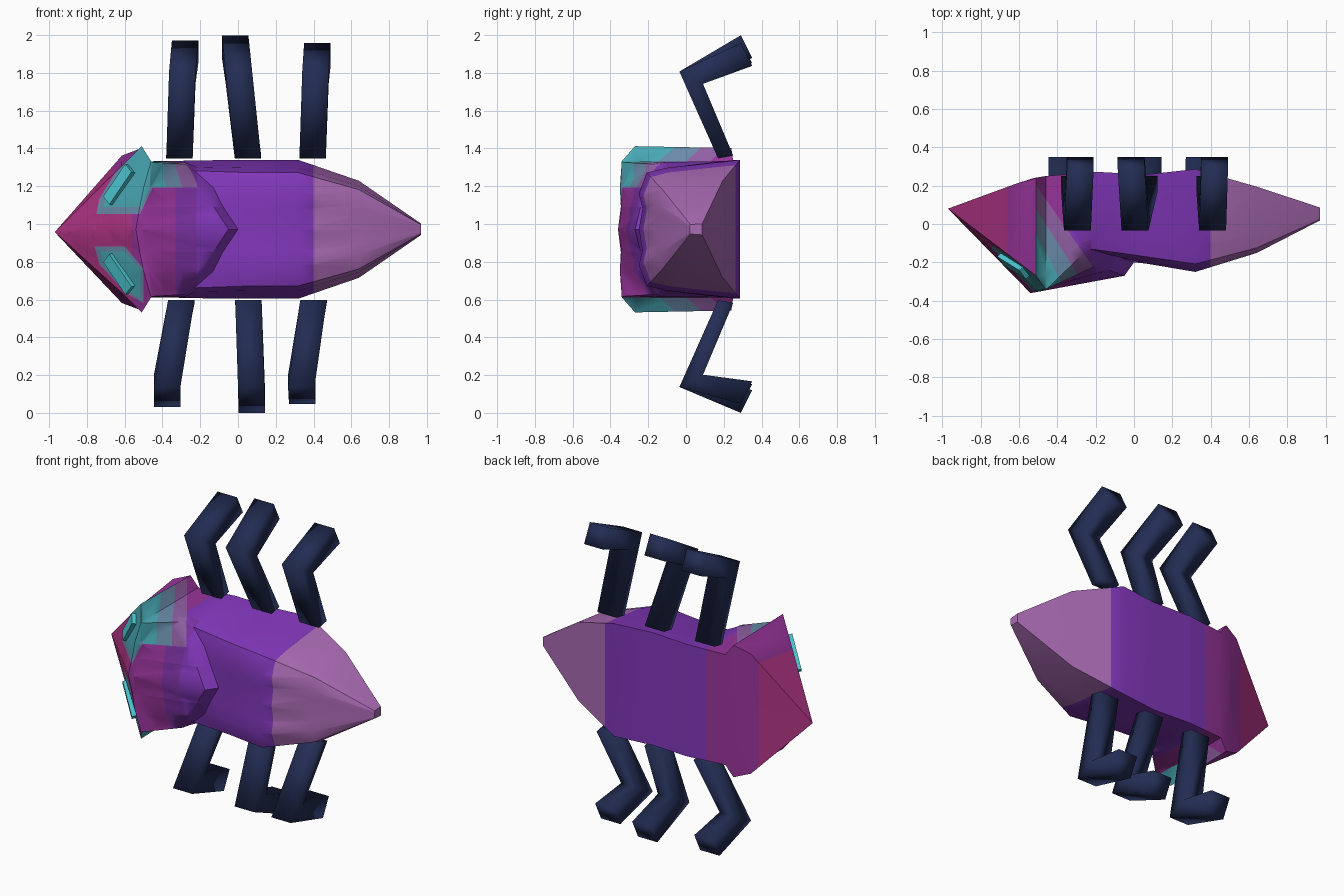
import bpy, bmesh
from mathutils import Vector, Matrix

if "Cube" in bpy.data.objects:
    bpy.data.objects.remove(bpy.data.objects["Cube"], do_unlink=True)

MID = 0.972  # height of the mirror plane


def material(name, code):
    def linear(c):
        return c / 12.92 if c < 0.04045 else ((c + 0.055) / 1.055) ** 2.4
    colour = [linear(int(code[i:i + 2], 16) / 255) for i in (0, 2, 4)] + [1]
    m = bpy.data.materials.new(name)
    m.diffuse_color = colour
    m.use_nodes = True
    m.node_tree.nodes["Principled BSDF"].inputs["Base Color"].default_value = colour
    return m


pink = material("pink", "B03484")
magenta = material("magenta", "98349A")
violet = material("violet", "7C32A4")
purple = material("purple", "8237BA")
mauve = material("mauve", "AC6CB6")
teal = material("teal", "4AAAB6")
dull_teal = material("dull_teal", "6A8CAA")
dusky = material("dusky_mauve", "9260A6")
cyan = material("cyan", "4CC6D2")
navy = material("navy", "232D54")


def finish(name, bm, mats, angle=None):
    bmesh.ops.recalc_face_normals(bm, faces=bm.faces)
    me = bpy.data.meshes.new(name)
    bm.to_mesh(me)
    bm.free()
    for m in mats:
        me.materials.append(m)
    ob = bpy.data.objects.new(name, me)
    bpy.context.collection.objects.link(ob)
    if angle:
        bpy.ops.object.select_all(action='DESELECT')
        ob.select_set(True)
        bpy.context.view_layer.objects.active = ob
        bpy.ops.object.shade_smooth_by_angle(angle=angle)


# Half sections as (x, y, height above mirror plane):
# back centre, back corner, side front, cheek, fold, groove, front centre
tip = Vector((-0.97, 0.08, -0.015))
collar = [Vector(p) for p in (
    (-0.52, 0.24, 0), (-0.51, 0.24, 0.43), (-0.51, -0.27, 0.44), (-0.46, -0.34, 0.36),
    (-0.5, -0.35, 0.22), (-0.52, -0.345, 0.12), (-0.54, -0.36, 0))]
face_ring = [tip.lerp(p, 0.77) for p in collar]
face_ring[1] = Vector((-0.615, 0.21, 0.39))
face_ring[0].z = face_ring[-1].z = 0
neck = [(-0.45, 0.25, 0), (-0.46, 0.25, 0.36), (-0.46, -0.26, 0.36), (-0.45, -0.335, 0.355),
        (-0.47, -0.345, 0.22), (-0.49, -0.342, 0.12), (-0.51, -0.355, 0)]
shield = [(-0.28, 0.265, 0), (-0.28, 0.265, 0.363), (-0.28, -0.1, 0.355), (-0.28, -0.17, 0.345),
          (-0.19, -0.215, 0.22), (-0.13, -0.24, 0.12), (-0.05, -0.27, 0)]
shield_under = [(-0.2, 0.272, 0), (-0.2, 0.272, 0.365), (-0.22, -0.08, 0.33), (-0.23, -0.13, 0.31),
                (-0.13, -0.16, 0.22), (-0.08, -0.17, 0.12), (0, -0.2, 0)]
section = [(0.275, 0), (0.275, 0.367), (-0.1, 0.325), (-0.2, 0.3), (-0.24, 0.19), (-0.222, 0.11), (-0.24, 0)]


def body_ring(x, yc, sy, sz):
    return [(x, yc + y * sy, z * sz) for y, z in section]


rings = [[tip] * 7, face_ring, collar, neck, shield, shield_under,
         body_ring(0.06, 0.01, 0.9, 1), body_ring(0.32, 0, 1.04, 1),
         body_ring(0.64, 0.01, 0.67, 0.7), body_ring(0.97, 0.05, 0.13, 0.08)]

# Body: loft the mirrored sections
bm = bmesh.new()
loops = []
for ring in rings:
    top = [(x, y, MID + z) for x, y, z in ring]
    low = [(x, y, MID - z) for x, y, z in ring[-2:0:-1]]
    if ring is rings[0]:
        low = [top[0]] * len(low)
    loops.append([bm.verts.new(p) for p in top + low])
for a, b in zip(loops, loops[1:]):
    for i in range(len(a)):
        j = (i + 1) % len(a)
        bm.faces.new((a[i], a[j], b[j], b[i]))
bm.faces.new(loops[-1])
bmesh.ops.remove_doubles(bm, verts=bm.verts, dist=0.0005)
bmesh.ops.dissolve_degenerate(bm, edges=bm.edges, dist=0.0005)
bmesh.ops.triangulate(bm, faces=bm.faces)
bmesh.ops.recalc_face_normals(bm, faces=bm.faces)


def cut(co, no, keep=lambda f: True):
    faces = [f for f in bm.faces if keep(f)]
    geom = {*faces, *(e for f in faces for e in f.edges), *(v for f in faces for v in f.verts)}
    bmesh.ops.bisect_plane(bm, geom=list(geom), plane_co=co, plane_no=no, dist=0.0001)
    bm.normal_update()


def inside(poly, x, z):
    return all((b[0] - a[0]) * (z - a[1]) - (b[1] - a[1]) * (x - a[0]) > -0.0001
               for a, b in zip(poly, poly[1:] + poly[:1]))


def shrink(poly, x0, z0, s):
    return [(x0 + (x - x0) * s, z0 + (z - z0) * s) for x, z in poly]


# Cheek patches as convex outlines in x and distance from the mirror plane
upper = [(-0.75, 0.08), (-0.52, 0.08), (-0.457, 0.21), (-0.457, 0.45),
         (-0.53, 0.45), (-0.638, 0.32), (-0.735, 0.16)]
lower = [(-0.76, 0.09), (-0.6, 0.09), (-0.5, 0.21), (-0.5, 0.39), (-0.59, 0.34), (-0.735, 0.184)]
patches = {1: (shrink(upper, -0.49, 0.33, 0.85), upper),
           -1: (shrink(lower, -0.6, 0.24, 0.82), lower)}
# Fading bands behind the collar: reach along x and y
bands = [(0.08, 0.15), (0.19, 0.3), (0.3, 0.43)]
CX, CY = -0.46, -0.3


def near_head(f):
    return f.calc_center_median().x < -0.1 and f.normal.y < 0.5


for x in (-0.66, -0.56, -0.33, -0.22, 0.4):
    cut((x, 0, 0), (1, 0, 0))
for side, polys in patches.items():
    for poly in polys:
        for a, b in zip(poly, poly[1:] + poly[:1]):
            cut((a[0], 0, MID + side * a[1]), (b[1] - a[1], 0, -side * (b[0] - a[0])),
                lambda f: near_head(f) and f.normal.y < -0.3
                and side * (f.calc_center_median().z - MID) > -0.05)
cut((0, 0, MID + 0.22), (0, 0, 1), near_head)
for rx, ry in bands:
    cut((CX + rx, CY, 0), (1 / rx, 1 / ry, 0), lambda f: near_head(f) and f.calc_center_median().x > -0.52)


def colour_of(f):
    c = f.calc_center_median()
    h = abs(c.z - MID)
    front = f.normal.y < -0.3
    inner, outer = patches[1 if c.z > MID else -1]
    if front and c.x < -0.457:
        if inside(inner, c.x, h):
            return 5
        if inside(outer, c.x, h):
            return 6
    collar_strip = -0.515 < c.x < -0.455 and h > 0.362 and f.normal.x > 0.1
    upper_side = c.z > MID + 0.22 and -0.465 < c.x < -0.2 and f.normal.y < 0.5
    if collar_strip or upper_side:
        for i, (rx, ry) in enumerate(bands):
            if (c.x - CX) / rx + (c.y - CY) / ry < 1.0001:
                return 5 + i
    if c.x < (-0.56 if front else -0.66):
        return 0
    if c.x < -0.33:
        return 1
    if c.x < -0.22 and front:
        return 2
    return 3 if c.x < 0.4 else 4


for f in bm.faces:
    f.material_index = colour_of(f)
finish("body", bm, [pink, magenta, violet, purple, mauve, teal, dull_teal, dusky], 0.72)

# Eyes: recessed plates lying on the cheeks
normal = Vector((-0.70, -0.68, 0.19)).normalized()
along = Vector((0.13, -0.08, 0.19))
along = (along - normal * along.dot(normal)).normalized()
frame = Matrix((normal.cross(along), along, normal)).transposed().to_4x4()
for name, side in (("upper_eye", 1), ("lower_eye", -1)):
    bm = bmesh.new()
    place = Matrix.Translation((-0.625, -0.215, 0.235)) @ frame @ Matrix.Diagonal((0.07, 0.22, 0.04, 1))
    bmesh.ops.create_cube(bm, size=1, matrix=place)
    bm.normal_update()
    front = max(bm.faces, key=lambda f: f.normal.dot(normal))
    bmesh.ops.inset_region(bm, faces=[front], thickness=0.02)
    bmesh.ops.translate(bm, verts=front.verts, vec=normal * -0.015)
    front.material_index = 1
    for v in bm.verts:
        v.co.z = MID + side * v.co.z
    finish(name, bm, [cyan, teal])

# Legs: bent profile (y, height, joint) given thickness along x
profile = [(0.17, 0.375, 0), (0.25, 0.39, 0), (0.09, 0.77, 1),
           (0.35, 0.88, 2), (0.29, 1.0, 2), (-0.035, 0.835, 1)]
legs = {  # name: side, x at hip, knee and foot, height shift at the foot
    "upper_head_leg": (1, -0.31, -0.295, -0.28, 0),
    "upper_middle_leg": (1, 0.053, 0.005, -0.015, 0.027),
    "upper_tail_leg": (1, 0.395, 0.41, 0.42, -0.015),
    "lower_head_leg": (-1, -0.3, -0.375, -0.375, -0.06),
    "lower_middle_leg": (-1, 0.055, 0.07, 0.073, -0.028),
    "lower_tail_leg": (-1, 0.4, 0.335, 0.34, -0.075)}
for name, (side, *xs, shift) in legs.items():
    bm = bmesh.new()
    ends = [[bm.verts.new((xs[j] + dx, y, MID + side * (h + (shift if j == 2 else 0))))
             for y, h, j in profile] for dx in (-0.07, 0.07)]
    a, b = ends
    for i in range(6):
        j = (i + 1) % 6
        bm.faces.new((a[i], a[j], b[j], b[i]))
    for e in ends:  # two quads per flank, one for each leg segment
        bm.faces.new((e[0], e[1], e[2], e[5]))
        bm.faces.new((e[2], e[3], e[4], e[5]))
    finish(name, bm, [navy], 3.1)
